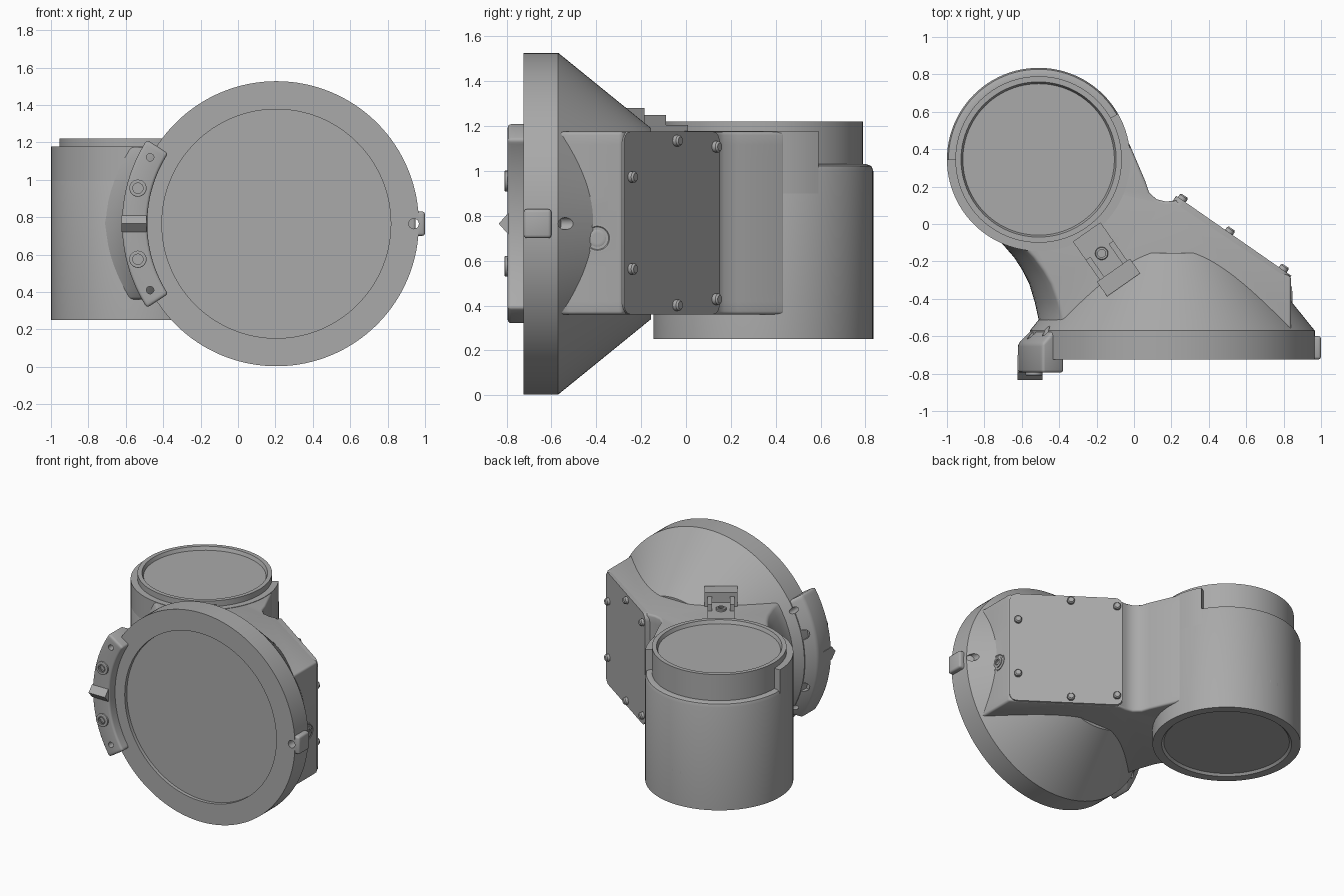
import bpy, bmesh, math
from mathutils import Matrix, Vector

cube = bpy.data.objects.get("Cube")
if cube:
    bpy.data.objects.remove(cube)

grey = bpy.data.materials.new("cast grey")
grey.use_nodes = True
grey.diffuse_color = (0.4, 0.4, 0.4, 1)
grey.node_tree.nodes["Principled BSDF"].inputs["Base Color"].default_value = (0.4, 0.4, 0.4, 1)

parts = []
CX, CZ = 0.205, 0.765            # axis of the round flange
FRONT = Matrix.Translation((CX, 0, CZ)) @ Matrix.Rotation(math.pi / 2, 4, 'X')
BARREL = Matrix.Translation((-0.51, 0.345, 0))


def finish(name, bm, matrix=Matrix(), bevel=0, limit=40):
    bmesh.ops.recalc_face_normals(bm, faces=bm.faces[:])
    mesh = bpy.data.meshes.new(name)
    bm.to_mesh(mesh)
    bm.free()
    mesh.transform(matrix)
    mesh.materials.append(grey)
    obj = bpy.data.objects.new(name, mesh)
    bpy.context.scene.collection.objects.link(obj)
    if bevel:
        mod = obj.modifiers.new("rounding", 'BEVEL')
        mod.width, mod.segments = bevel, 3
        mod.limit_method, mod.angle_limit = 'ANGLE', math.radians(limit)
    parts.append(obj)
    return obj


def loft(name, rings, matrix=Matrix(), **kw):
    """Skin matching closed rings of points and cap both ends."""
    bm = bmesh.new()
    rows = [[bm.verts.new(p) for p in ring] for ring in rings]
    n = len(rows[0])
    for a, b in zip(rows, rows[1:]):
        for i in range(n):
            j = (i + 1) % n
            bm.faces.new((a[i], a[j], b[j], b[i]))
    bm.faces.new(rows[0])
    bm.faces.new(rows[-1])
    return finish(name, bm, matrix, **kw)


def lathe(name, profile, matrix=Matrix(), start=0, sweep=360, steps=96, closed=False, **kw):
    """Revolve (radius, height) points about local z."""
    bm = bmesh.new()
    vs = [bm.verts.new((r, 0, h)) for r, h in profile]
    pairs = list(zip(vs, vs[1:])) + ([(vs[-1], vs[0])] if closed else [])
    es = [bm.edges.new(p) for p in pairs]
    bmesh.ops.rotate(bm, verts=vs, matrix=Matrix.Rotation(math.radians(start), 3, 'Z'))
    bmesh.ops.spin(bm, geom=vs + es, axis=(0, 0, 1), cent=(0, 0, 0),
                   angle=math.radians(sweep), steps=steps)
    bmesh.ops.remove_doubles(bm, verts=bm.verts[:], dist=1e-5)
    if sweep < 360:
        bmesh.ops.holes_fill(bm, edges=bm.edges[:], sides=0)
    return finish(name, bm, matrix, **kw)


def box(name, lo, hi, matrix=Matrix(), **kw):
    (x0, y0, z0), (x1, y1, z1) = lo, hi
    flat = [(x0, y0), (x1, y0), (x1, y1), (x0, y1)]
    return loft(name, [[(x, y, z) for x, y in flat] for z in (z0, z1)], matrix, **kw)


def facing(loc, direction):
    return Matrix.Translation(loc) @ Vector(direction).to_track_quat('Z', 'Y').to_matrix().to_4x4()


def screw(name, loc, direction, r, h):
    """Round head with a hexagonal socket."""
    m = facing(loc, direction)
    lathe(name, [(0, -0.02), (r, -0.02), (r, h * 0.8), (r * 0.9, h), (r * 0.6, h),
                 (r * 0.6, h * 0.3), (0, h * 0.3)], m, steps=24)
    lathe(name + "_socket", [(r * 0.5, h * 0.2), (r * 0.5, h * 0.8), (r * 0.3, h * 0.8),
                             (r * 0.3, h * 0.35), (0, h * 0.35)], m, steps=6)


def drill(targets, x, z, r, y0, y1):
    """Hole running from front to back."""
    cutter = lathe("hole_cutter", [(0, y0), (r, y0), (r, y1), (0, y1)],
                   Matrix.Translation((x, 0, z)) @ Matrix.Rotation(-math.pi / 2, 4, 'X'), steps=24)
    parts.remove(cutter)
    cutter.hide_render = cutter.hide_viewport = True
    for t in targets:
        mod = t.modifiers.new("hole", 'BOOLEAN')
        mod.operation, mod.solver, mod.object = 'DIFFERENCE', 'EXACT', cutter


# Round flange with a recessed face and a cone behind it
flange = lathe("front_flange", [(0, 0.70), (0.612, 0.70), (0.612, 0.725), (0.762, 0.725),
                                (0.762, 0.57), (0.425, 0.155), (0, 0.155)], FRONT, steps=128)

# Vertical barrel: low shoulder, raised collar, end recesses
lathe("barrel", [(0, 0.265), (0.415, 0.265), (0.43, 0.25), (0.49, 0.25), (0.49, 1.0),
                 (0.482, 1.022), (0.46, 1.03), (0.445, 1.03), (0.445, 1.22), (0.415, 1.22),
                 (0.405, 1.195), (0, 1.195)], BARREL)
lathe("barrel_collar", [(0.43, 0.9), (0.49, 0.9), (0.49, 1.178), (0.43, 1.178)],
      BARREL, start=180, sweep=210, steps=56, closed=True)


# Housing between barrel and flange, its left wall rounded about the flange axis
def housing_ring(z):
    def reach(r):
        return math.sqrt(r * r - (z - CZ) ** 2)
    left = [(0.99, -0.06), (0.91, -0.105), (0.845, -0.18), (0.80, -0.25), (0.765, -0.32),
            (0.735, -0.42), (0.715, -0.51), (0.735, -0.6)]
    flare = [(0.745, -0.6), (0.745, -0.57), (0.69, -0.55), (0.655, -0.52)]
    back = [(0.84, -0.47), (0.84, -0.285), (0.225, 0.125), (0.17, 0.12), (0.12, 0.132),
            (0.08, 0.17), (0.06, 0.23), (-0.03, 0.44), (-0.3, 0.5), (-0.75, 0.3)]
    pts = [(CX - reach(r), y) for r, y in left]
    pts += [(max(0.84, CX + reach(r)), y) for r, y in flare] + back
    return [(x, y, z) for x, y in pts]


loft("housing", [housing_ring(0.36 + 0.815 * i / 14) for i in range(15)], bevel=0.022, limit=50)

# Cover plate on the slanted wall, with six screws
slope = math.atan2(-0.41, 0.59)
cover = Matrix.Translation((0.53, -0.068, CZ + 0.003)) @ Matrix.Rotation(slope, 4, 'Z')
corners = []
for k, (sx, sz) in enumerate([(1, 1), (-1, 1), (-1, -1), (1, -1)]):
    for i in range(6):
        a = math.radians(90 * k + 18 * i)
        corners.append((sx * 0.325 + 0.05 * math.cos(a), sz * 0.357 + 0.05 * math.sin(a)))
loft("cover_plate", [[(u, v, w) for u, w in corners] for v in (-0.03, 0.006)], cover)
out = cover.to_3x3() @ Vector((0, 1, 0))
for y, dz in [(-0.25, 0.205), (-0.05, 0.367), (0.125, 0.34)]:
    for s in (1, -1):
        u = (-0.068 - y) / math.sin(-slope)
        loc = cover @ Vector((u, 0.006, s * dz))
        lathe("cover_screw", [(0, -0.01), (0.025, -0.01), (0.025, 0.018), (0.018, 0.026),
                              (0, 0.026)], facing(loc, out), steps=20)

# Curved bracket on the left edge of the flange
bracket = lathe("side_bracket", [(0.69, 0.795), (0.825, 0.795), (0.825, 0.64), (0.735, 0.55),
                                 (0.69, 0.55)], FRONT, start=147, sweep=66, steps=32,
                closed=True, bevel=0.015)
for s in (1, -1):
    drill([bracket, flange], -0.47, CZ + s * 0.355, 0.02, -0.9, -0.5)
    drill([bracket], -0.535, CZ + s * 0.19, 0.035, -0.64, -0.4)
    screw("bracket_screw", (-0.535, -0.795, CZ + s * 0.19), (0, -1, 0), 0.046, 0.015)

# Wedge pointer across the bracket
wedge = [(-0.70, -0.045), (-0.795, -0.045), (-0.835, 0), (-0.795, 0.045), (-0.70, 0.045)]
loft("pointer", [[(x, y, CZ + dz) for y, dz in wedge] for x in (-0.622, -0.49)])

# Lug with a through hole on the opposite edge
lug = box("flange_lug", (0.9, -0.724, 0.70), (1.0, -0.6, 0.83), bevel=0.015)
drill([lug, flange], 0.94, CZ, 0.027, -0.9, -0.4)

# Threaded plugs in the side wall and the barrel
for name, loc, axis in [("side_plug", (0.84, -0.395, 0.70), (1, 0, 0)),
                        ("barrel_plug", (-0.51, 0.826, 0.5), (0, 1, 0))]:
    lathe(name + "_ring", [(0, -0.01), (0.062, -0.01), (0.062, 0.004), (0.054, 0.004),
                           (0.05, 0.001), (0, 0.001)], facing(loc, axis), steps=32)
    screw(name, loc, axis, 0.038, 0.008)

# Small latch on top of the neck
latch = Matrix.Translation((-0.15, -0.19, 0)) @ Matrix.Rotation(math.radians(-145), 4, 'Z')
box("latch_base", (-0.09, -0.18, 1.15), (0.09, 0.16, 1.205), latch)
box("latch_stop", (-0.108, 0.07, 1.15), (0.108, 0.165, 1.28), latch)
for s in (1, -1):
    x0, x1 = sorted((s * 0.06, s * 0.09))
    box("latch_rail", (x0, -0.06, 1.15), (x1, 0.08, 1.25), latch)
screw("latch_screw", latch @ Vector((0, -0.04, 1.205)), (0, 0, 1), 0.035, 0.015)

# Apply modifiers, then smooth the round surfaces
bpy.ops.object.select_all(action='DESELECT')
for obj in parts:
    obj.select_set(True)
bpy.context.view_layer.objects.active = parts[0]
bpy.ops.object.convert(target='MESH')
bpy.ops.object.shade_smooth_by_angle(angle=math.radians(32))
